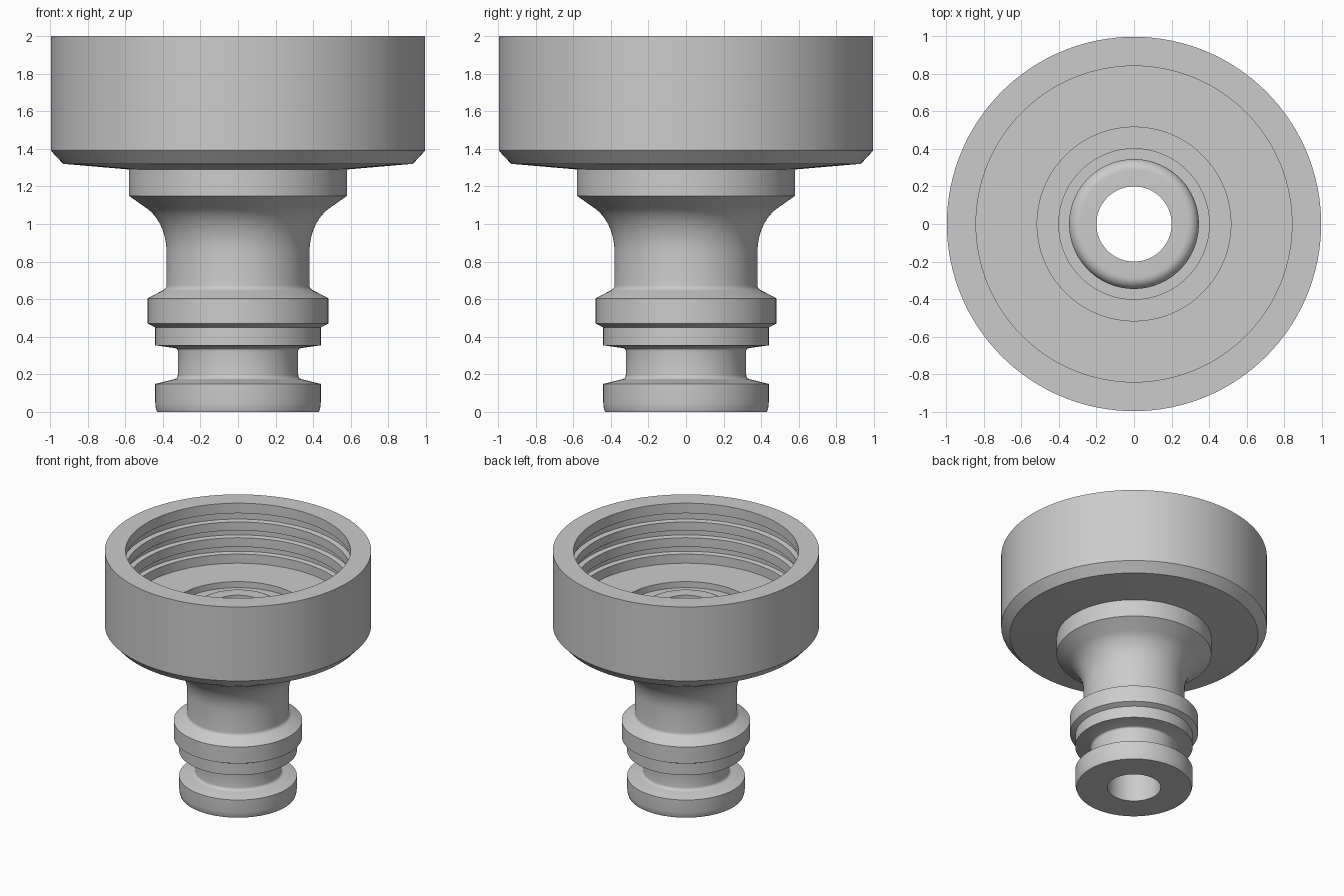
import bpy, bmesh, math

cube = bpy.data.objects.get("Cube")
if cube:
    bpy.data.objects.remove(cube, do_unlink=True)

SEGMENTS = 128

# Single plain grey plastic
grey = bpy.data.materials.new("grey plastic")
grey.use_nodes = True
GREY = (0.6, 0.6, 0.6, 1.0)
grey.diffuse_color = GREY
bsdf = grey.node_tree.nodes["Principled BSDF"]
bsdf.inputs["Base Color"].default_value = GREY
bsdf.inputs["Roughness"].default_value = 0.5


def arc(cx, cz, rx, rz, start, end, steps):
    """Points (radius, height) along an elliptical arc, angles in degrees."""
    angles = [math.radians(start + (end - start) * i / steps) for i in range(steps + 1)]
    return [(cx + rx * math.cos(a), cz + rz * math.sin(a)) for a in angles]


def lathe(name, profile, material):
    """Revolve a closed (radius, height) profile around the z axis."""
    bm = bmesh.new()
    verts = [bm.verts.new((r, 0, z)) for r, z in profile]
    edges = [bm.edges.new((v, verts[(i + 1) % len(verts)])) for i, v in enumerate(verts)]
    bmesh.ops.spin(bm, geom=verts + edges, cent=(0, 0, 0), axis=(0, 0, 1),
                   angle=math.tau, steps=SEGMENTS, use_merge=False)
    bmesh.ops.remove_doubles(bm, verts=bm.verts, dist=0.0005)
    bmesh.ops.recalc_face_normals(bm, faces=bm.faces)
    mesh = bpy.data.meshes.new(name)
    bm.to_mesh(mesh)
    bm.free()
    mesh.materials.append(material)
    obj = bpy.data.objects.new(name, mesh)
    bpy.context.collection.objects.link(obj)
    bpy.ops.object.select_all(action="DESELECT")
    obj.select_set(True)
    bpy.context.view_layer.objects.active = obj
    bpy.ops.object.shade_smooth_by_angle(angle=math.radians(25))
    return obj


# Snap-in nozzle, from the bottom of the bore up the outside
nozzle = [(0.2, 0), (0.43, 0), (0.437, 0.02), (0.44, 0.05), (0.44, 0.15)]
nozzle += [(0.345, 0.173)] + arc(0.345, 0.198, 0.025, 0.025, 255, 180, 4)   # seal groove
nozzle += arc(0.335, 0.325, 0.015, 0.015, 180, 100, 4)
nozzle += [(0.44, 0.355), (0.44, 0.45), (0.48, 0.47), (0.48, 0.605)]        # locking flange

# Waist that flares out to the shoulder
waist = [(0.41, 0.642)] + arc(0.41, 0.675, 0.03, 0.03, 240, 180, 4)
waist += arc(0.58, 0.85, 0.2, 0.265, 180, 118, 12)
waist += [(0.58, 1.15), (0.58, 1.29)]

# Outside of the collar
collar = [(0.93, 1.32), (0.995, 1.39), (0.995, 2.0), (0.84, 2.0)]

# Internal thread grooves, from the rim down: (top, bottom)
thread = []
for top, bottom in ((1.917, 1.845), (1.775, 1.715), (1.64, 1.58)):
    thread += [(0.84, top), (0.88, top - 0.01), (0.88, bottom + 0.005), (0.84, bottom)]

# Washer seat, annular recess and raised lip around the bore
seat = [(0.84, 1.505), (0.515, 1.505), (0.515, 1.455), (0.4, 1.455),
        (0.4, 1.38), (0.345, 1.38)]
seat += arc(0.285, 1.48, 0.06, 0.06, 0, 90, 8) + [(0.2, 1.54)]

lathe("hose_tap_adapter", nozzle + waist + collar + thread + seat, grey)
